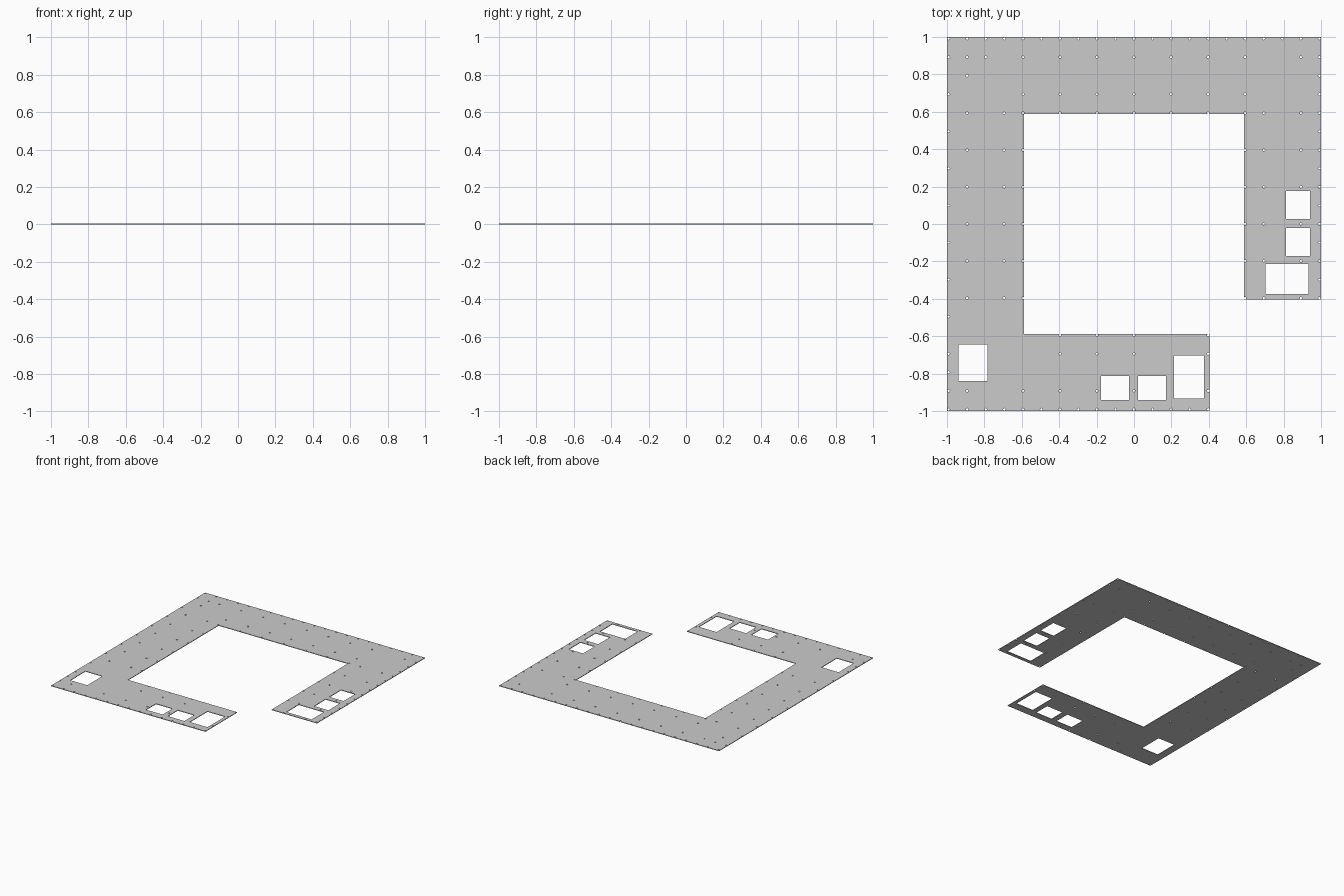
import bpy, bmesh, math

if "Cube" in bpy.data.objects:
    bpy.data.objects.remove(bpy.data.objects["Cube"])

THICK = 0.005      # sheet thickness
PITCH = 0.0991     # screw hole grid
R = 0.0065         # screw hole radius

curve = bpy.data.curves.new("frame_plate", 'CURVE')
curve.dimensions = '2D'
curve.fill_mode = 'BOTH'
curve.extrude = THICK / 2


def loop(pts):
    s = curve.splines.new('POLY')
    s.points.add(len(pts) - 1)
    for p, (x, y) in zip(s.points, pts):
        p.co = (x, y, 0, 1)
    s.use_cyclic_u = True


def rect(x0, x1, y0, y1):
    loop([(x0, y0), (x1, y0), (x1, y1), (x0, y1)])


# C-shaped outline, open at the front right corner
loop([(-1, -1), (0.403, -1), (0.403, -0.588), (-0.588, -0.588), (-0.588, 0.588),
      (0.588, 0.588), (0.588, -0.403), (1, -0.403), (1, 1), (-1, 1)])

# Rectangular windows: the two arms mirror each other across the diagonal
for x0, x1, y0, y1 in [(0.812, 0.942, 0.026, 0.177),
                       (0.812, 0.942, -0.172, -0.021),
                       (0.702, 0.932, -0.375, -0.214)]:
    rect(x0, x1, y0, y1)
    rect(-y1, -y0, -x1, -x0)
rect(-0.937, -0.782, -0.84, -0.643)

# Screw holes on grid indices
holes = {(i, 10) for i in range(-10, 11)}                     # back edge
holes |= {(i, -10) for i in range(-10, 5)}                    # front edge
holes |= {(-10, j) for j in range(-9, 10, 2)} | {(-10, -8)}   # left edge
holes |= {(10, j) for j in range(-4, 10)}                     # right edge
holes |= {(i, j) for i in range(-6, 7, 2) for j in (6, 7, 9)}  # back band
holes |= {(i, j) for i in (-9, -7, -6, 6, 7, 9) for j in range(-4, 7, 2)}
holes |= {(i, j) for i in (-4, -2, 0, 4) for j in (-6, -7, -9)}
holes |= {(-6, -9), (-9, -9), (-9, 8), (-9, 9), (-8, 9), (9, 9)}
for i, j in sorted(holes):
    loop([(i * PITCH + R * math.cos(k * math.pi / 4),
           j * PITCH + R * math.sin(k * math.pi / 4)) for k in range(8)])

# Turn the filled profile into a welded solid sheet resting on z = 0
tmp = bpy.data.objects.new("profile", curve)
bpy.context.collection.objects.link(tmp)
bpy.context.view_layer.update()
mesh = bpy.data.meshes.new_from_object(
    tmp.evaluated_get(bpy.context.evaluated_depsgraph_get()))
bpy.data.objects.remove(tmp)
bm = bmesh.new()
bm.from_mesh(mesh)
bmesh.ops.remove_doubles(bm, verts=bm.verts, dist=1e-4)
bmesh.ops.translate(bm, verts=bm.verts, vec=(0, 0, THICK / 2))
bmesh.ops.recalc_face_normals(bm, faces=bm.faces)
for f in bm.faces:
    f.smooth = False
bm.to_mesh(mesh)
bm.free()
mesh.name = "frame_plate"
bpy.context.collection.objects.link(bpy.data.objects.new("frame_plate", mesh))
